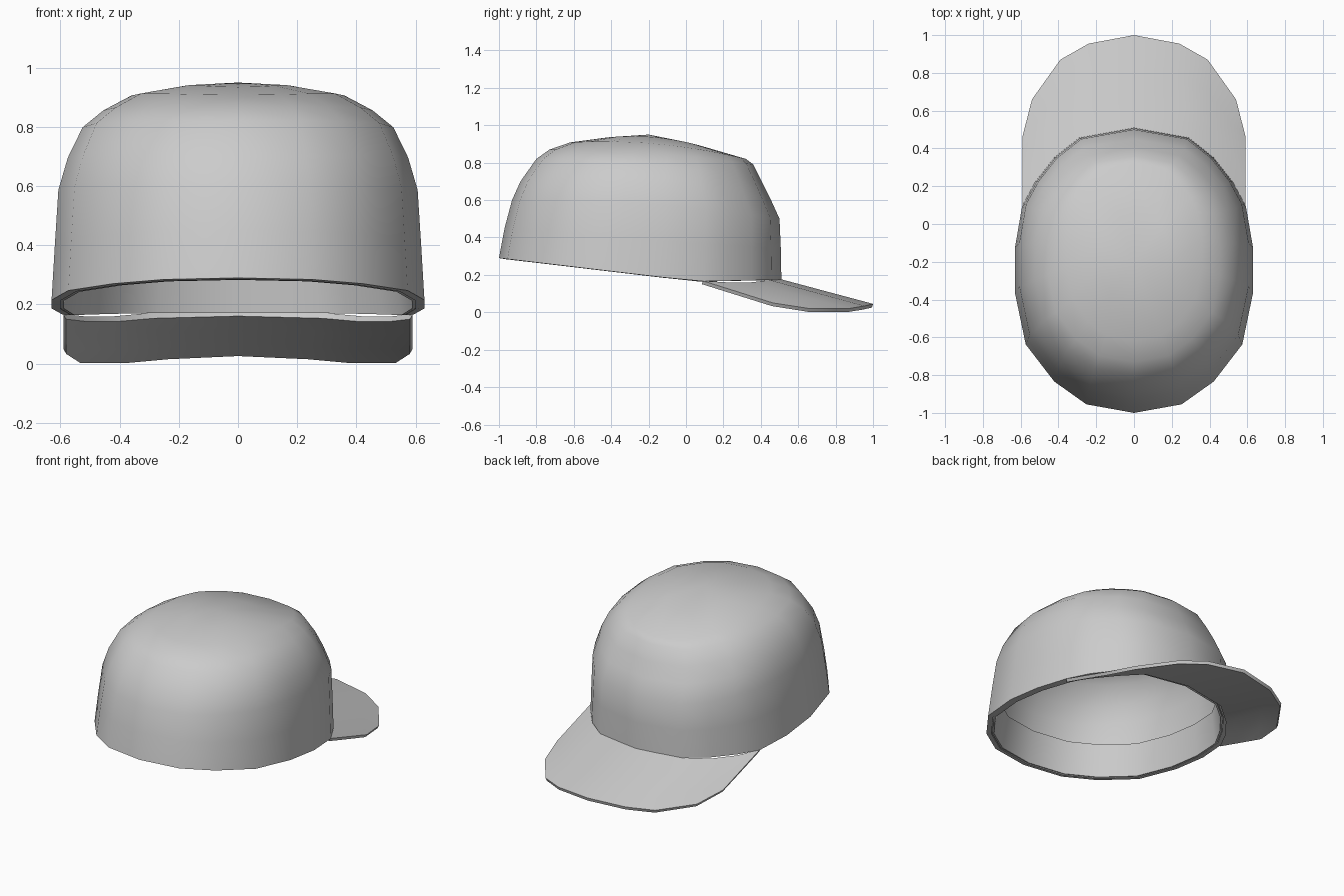
import bpy, bmesh

if "Cube" in bpy.data.objects:
    bpy.data.objects.remove(bpy.data.objects["Cube"])

# Half outline of the head opening, front centre to back centre (unit width / unit length)
HALF = [(0, 1), (.46, .93), (.67, .79), (.83, .62), (.94, .45), (1, .16), (1, -.16),
        (.91, -.52), (.67, -.78), (.40, -.94), (0, -1)]
OUTLINE = HALF + [(-x, y) for x, y in HALF[-2:0:-1]]


def rim_z(y):
    if y < .06:
        return .29 - (y + 1) * .118
    return .165 + (y - .06) * .02


def build(name, rows, thick, closed=False, apex=None):
    """Skin rows of points into a sheet, then give it thickness inward/downward."""
    bm = bmesh.new()
    grid = [[bm.verts.new(p) for p in row] for row in rows]
    n = len(rows[0])
    for a, b in zip(grid, grid[1:]):
        for i in range(n if closed else n - 1):
            j = (i + 1) % n
            bm.faces.new((a[i], a[j], b[j], b[i]))
    if apex:
        top = bm.verts.new(apex)
        for i in range(n):
            bm.faces.new((grid[-1][i], grid[-1][(i + 1) % n], top))
    bmesh.ops.recalc_face_normals(bm, faces=bm.faces)
    if sum(f.normal.z * f.calc_area() for f in bm.faces) < 0:
        bmesh.ops.reverse_faces(bm, faces=bm.faces)
    me = bpy.data.meshes.new(name)
    bm.to_mesh(me)
    bm.free()
    ob = bpy.data.objects.new(name, me)
    bpy.context.collection.objects.link(ob)
    bpy.ops.object.select_all(action='DESELECT')
    ob.select_set(True)
    bpy.context.view_layer.objects.active = ob
    mod = ob.modifiers.new("thickness", 'SOLIDIFY')
    mod.thickness = thick
    mod.offset = -1
    bpy.ops.object.modifier_apply(modifier=mod.name)
    bpy.ops.object.shade_smooth_by_angle(angle=.9)
    return ob


def ring(w, yb, yf, zb=None, zs=None, zf=None, lift=0):
    """Egg-shaped ring; height runs through back, side and front values."""
    pts = []
    for u, v in OUTLINE:
        y = (yf + yb) / 2 + v * (yf - yb) / 2
        if zb is None:
            z = rim_z(y) + lift
        else:
            z = zs + v * (zf - zb) / 2 + v * v * ((zf + zb) / 2 - zs)
        pts.append((u * w, y, z))
    return pts


# Crown shell
build("crown", [
    ring(.63, -1, .51),
    ring(.619, -.97, .507, .45, .39, .34),
    ring(.607, -.93, .50, .60, .58, .50),
    ring(.575, -.885, .45, .70, .69, .61),
    ring(.525, -.80, .405, .82, .79, .70),
    ring(.455, -.73, .36, .87, .85, .79),
    ring(.36, -.62, .32, .908, .90, .82),
    ring(.18, -.42, .08, .935, .936, .89),
], .03, closed=True, apex=(0, -.2, .95))

# Sweatband inside the opening
build("sweatband", [ring(.60, -.965, .475),
                    ring(.575, -.92, .455, lift=.2)], .012, closed=True)

# Visor: inner edge on the crown, outer edge drooping at the sides
INNER = [(0, .495, .18), (.29, .45, .172), (.42, .345, .16), (.52, .22, .16), (.59, .09, .168)]
OUTER = [(0, 1, .045), (.24, .955, .034), (.39, .87, .02), (.54, .66, .02), (.59, .465, .05)]


def mirrored(half):
    return [(-x, y, z) for x, y, z in half[:0:-1]] + half


visor_rows = []
for t in (0, .33, .67, 1):
    visor_rows.append(mirrored([tuple(a + (b - a) * t for a, b in zip(p, q))
                                for p, q in zip(INNER, OUTER)]))
build("visor", visor_rows, .02)
